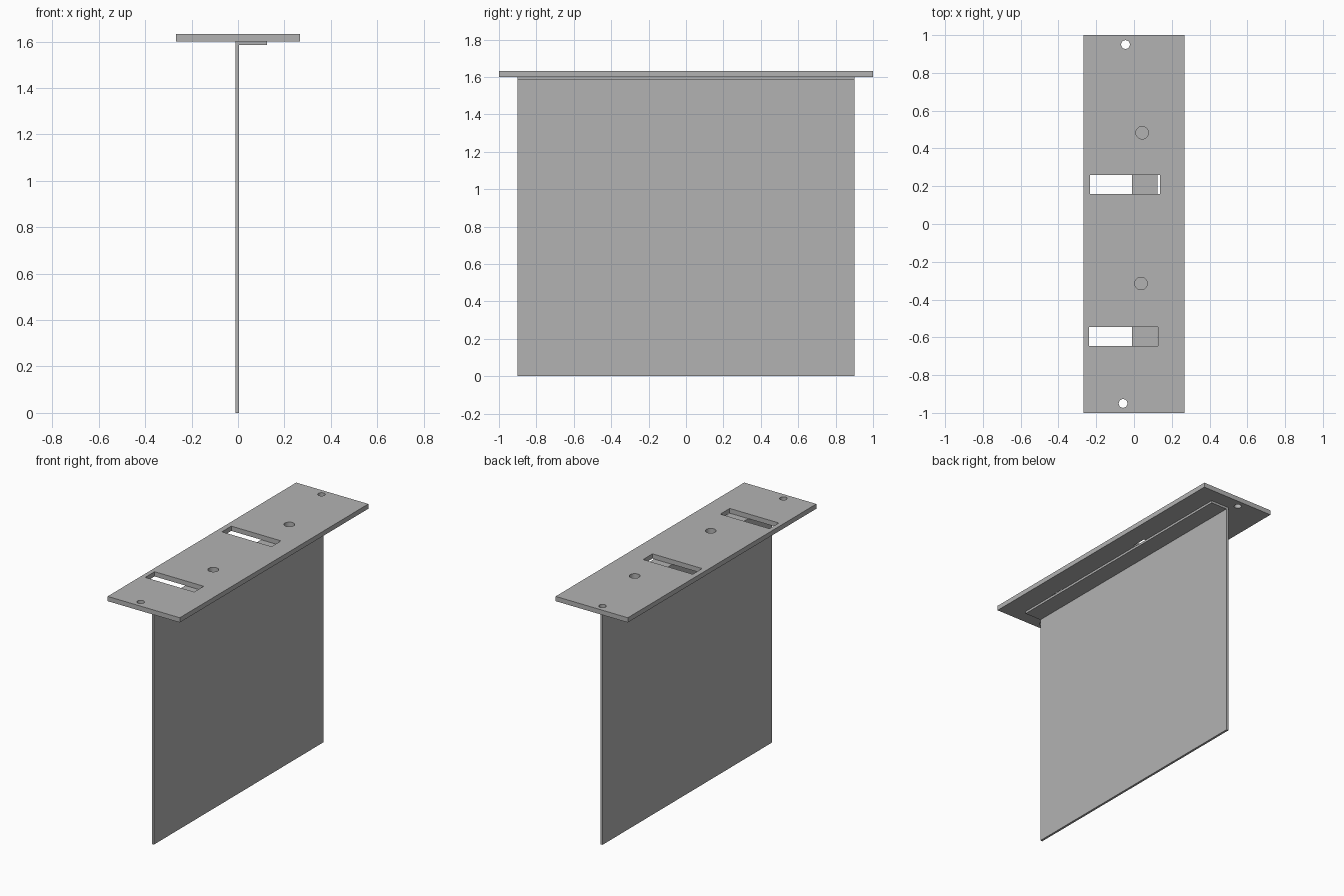
import bpy, bmesh

cube = bpy.data.objects.get("Cube")
if cube:
    bpy.data.objects.remove(cube, do_unlink=True)

# Single grey metal
metal = bpy.data.materials.new("grey metal")
metal.use_nodes = True
grey = (0.45, 0.45, 0.45, 1)
metal.diffuse_color = grey
metal.node_tree.nodes["Principled BSDF"].inputs["Base Color"].default_value = grey


def extrude(name, outline, axis, start, end):
    """Extrude a closed 2D outline along y (outline in xz) or z (outline in xy)."""
    bm = bmesh.new()
    if axis == "y":
        points = [(a, start, b) for a, b in outline]
        shift = (0, end - start, 0)
    else:
        points = [(a, b, start) for a, b in outline]
        shift = (0, 0, end - start)
    face = bm.faces.new([bm.verts.new(p) for p in points])
    grown = bmesh.ops.extrude_face_region(bm, geom=[face])["geom"]
    bmesh.ops.translate(bm, vec=shift,
                        verts=[g for g in grown if isinstance(g, bmesh.types.BMVert)])
    bmesh.ops.recalc_face_normals(bm, faces=bm.faces[:])
    mesh = bpy.data.meshes.new(name)
    bm.to_mesh(mesh)
    bm.free()
    mesh.materials.append(metal)
    obj = bpy.data.objects.new(name, mesh)
    bpy.context.collection.objects.link(obj)
    return obj


def rectangle(x0, x1, y0, y1):
    return [(x0, y0), (x1, y0), (x1, y1), (x0, y1)]


def cut(target, cutter):
    cutter.hide_render = True
    mod = target.modifiers.new("cut", "BOOLEAN")
    mod.operation = "DIFFERENCE"
    mod.solver = "EXACT"
    mod.object = cutter
    bpy.ops.object.select_all(action="DESELECT")
    bpy.context.view_layer.objects.active = target
    target.select_set(True)
    bpy.ops.object.modifier_apply(modifier=mod.name)
    bpy.data.objects.remove(cutter, do_unlink=True)


# Top plate
bottom, top = 1.6, 1.632
plate = extrude("top_plate", rectangle(-0.268, 0.268, -1, 1), "z", bottom, top)

# Slots through the plate
for x0, x1, y0, y1 in [(-0.232, 0.137, 0.16, 0.26), (-0.238, 0.127, -0.645, -0.545)]:
    cut(plate, extrude("slot_cutter", rectangle(x0, x1, y0, y1), "z", bottom - 0.1, top + 0.1))

# Round holes: small ones at the ends, larger ones over the flange
for x, y, radius in [(-0.045, 0.95, 0.023), (-0.058, -0.95, 0.023),
                     (0.043, 0.483, 0.033), (0.037, -0.315, 0.033)]:
    bpy.ops.mesh.primitive_cylinder_add(vertices=40, radius=radius, depth=0.3,
                                        location=(x, y, bottom))
    hole = bpy.context.object
    hole.data.materials.append(metal)
    cut(plate, hole)

# Smooth the hole walls only
bpy.context.view_layer.objects.active = plate
plate.select_set(True)
bpy.ops.object.shade_smooth_by_angle()

# Folded sheet: tall web with a short flange under the plate
inner, outer, lip = -0.01, 0.005, 0.125
profile = [(inner, 0), (outer, 0), (outer, bottom - 0.015), (lip, bottom - 0.015),
           (lip, bottom), (inner, bottom)]
extrude("folded_sheet", profile, "y", -0.9, 0.9)
